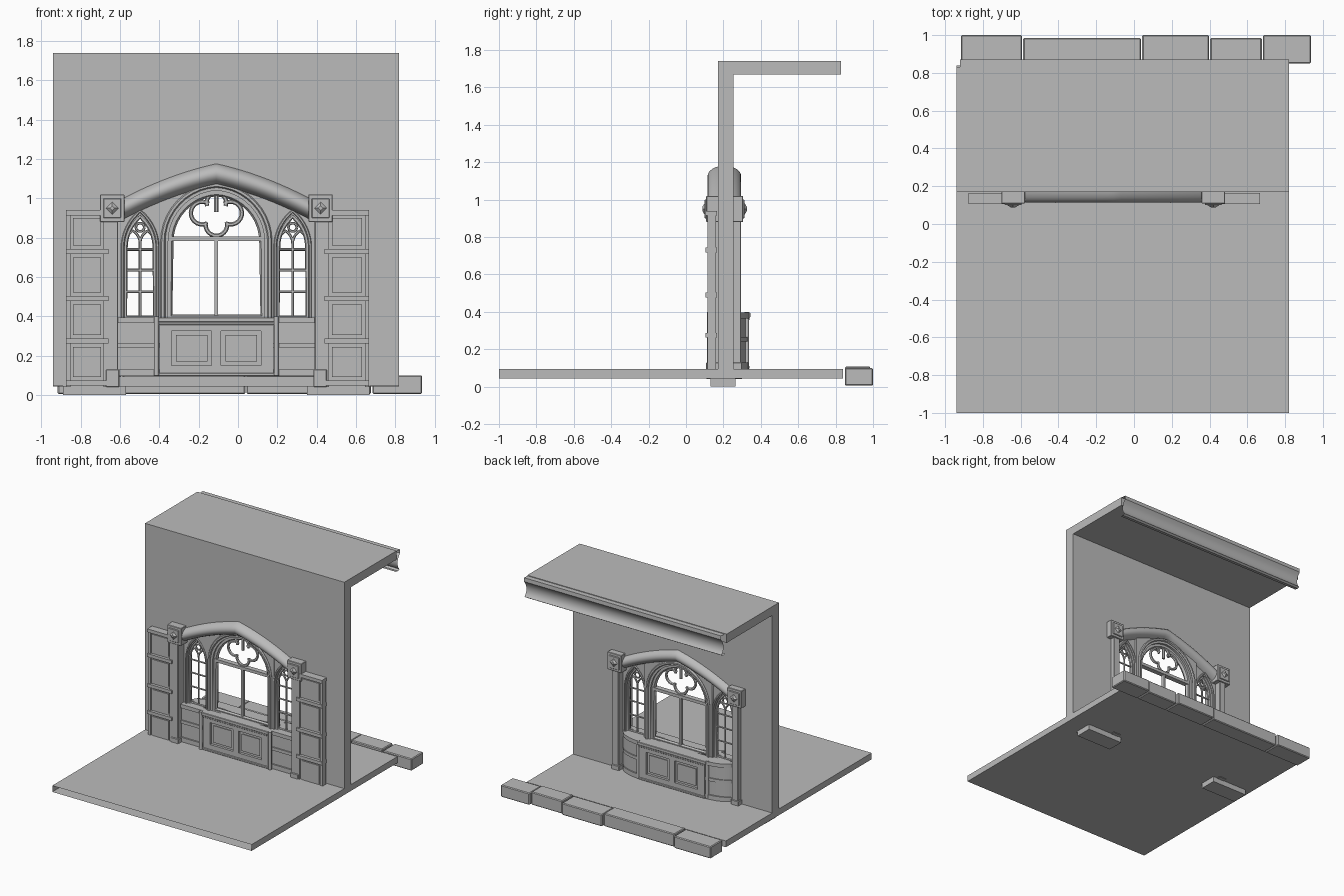
import bpy, bmesh, math
from mathutils import Matrix

if "Cube" in bpy.data.objects:
    bpy.data.objects.remove(bpy.data.objects["Cube"])

CX = -0.11          # centre line of the window
grey = bpy.data.materials.new("plain_grey")
grey.use_nodes = True
COL = (0.5, 0.5, 0.5, 1)
grey.diffuse_color = COL
grey.node_tree.nodes["Principled BSDF"].inputs["Base Color"].default_value = COL


def add(name, mesh, smooth=False):
    ob = bpy.data.objects.new(name, mesh)
    bpy.context.collection.objects.link(ob)
    mesh.materials.clear()
    mesh.materials.append(grey)
    if smooth:
        bpy.ops.object.select_all(action='DESELECT')
        ob.select_set(True)
        bpy.context.view_layer.objects.active = ob
        bpy.ops.object.shade_smooth_by_angle(angle=math.radians(40))
    return ob


def from_bm(name, bm, smooth=False, recalc=True):
    if recalc:
        bmesh.ops.recalc_face_normals(bm, faces=bm.faces)
    me = bpy.data.meshes.new(name)
    bm.to_mesh(me)
    bm.free()
    return add(name, me, smooth)


def boxes(name, specs, bevel=0):
    """One object from several boxes (x0, x1, y0, y1, z0, z1)."""
    bm = bmesh.new()
    for x0, x1, y0, y1, z0, z1 in specs:
        m = Matrix.Translation(((x0 + x1) / 2, (y0 + y1) / 2, (z0 + z1) / 2)) @ \
            Matrix.Diagonal((abs(x1 - x0), y1 - y0, z1 - z0, 1))
        bmesh.ops.create_cube(bm, size=1, matrix=m)
    if bevel:
        bmesh.ops.bevel(bm, geom=bm.edges[:], offset=bevel, segments=1, affect='EDGES')
    return from_bm(name, bm)


def extrude(name, pts, vec, smooth=False):
    """Solid made by pushing a closed outline along a vector."""
    bm = bmesh.new()
    f = bm.faces.new([bm.verts.new(p) for p in pts])
    new = bmesh.ops.extrude_face_region(bm, geom=[f])["geom"]
    bmesh.ops.translate(bm, vec=vec, verts=[v for v in new if isinstance(v, bmesh.types.BMVert)])
    return from_bm(name, bm, smooth)


def curve_mesh(name, splines, y, extrude_by=0, tube=0):
    """Outlines in x and z: a pierced plate, or a set of round bars."""
    cu = bpy.data.curves.new(name, 'CURVE')
    cu.dimensions = '3D' if tube else '2D'
    if tube:
        cu.bevel_depth, cu.bevel_resolution, cu.use_fill_caps = tube, 1, True
    else:
        cu.fill_mode, cu.extrude = 'BOTH', extrude_by
    for pts, closed in splines:
        sp = cu.splines.new('POLY')
        sp.points.add(len(pts) - 1)
        for p, (x, z) in zip(sp.points, pts):
            p.co = (x, z, 0, 1)
        sp.use_cyclic_u = closed
    tmp = bpy.data.objects.new(name + "_tmp", cu)
    bpy.context.collection.objects.link(tmp)
    dg = bpy.context.evaluated_depsgraph_get()
    me = bpy.data.meshes.new_from_object(tmp.evaluated_get(dg))
    bpy.data.objects.remove(tmp)
    me.transform(Matrix.Translation((0, y, 0)) @ Matrix.Rotation(math.pi / 2, 4, 'X'))
    return add(name, me, bool(tube))


def pointed(cx, w, z0, zs, za, n=10):
    """Pointed arch outline from the bottom left over the apex."""
    h = za - zs
    r = (w * w + h * h) / (2 * w)
    end = math.asin(min(1, h / r))
    left = [(-w, z0)] + [(r - w - r * math.cos(end * i / n), zs + r * math.sin(end * i / n))
                         for i in range(n + 1)]
    left[-1] = (0, za)
    return [(cx + x, z) for x, z in left] + [(cx - x, z) for x, z in left[-2::-1]]


def arc(cx, cz, r, a0, a1, n=14):
    return [(cx + r * math.cos(math.radians(a0 + (a1 - a0) * i / n)),
             cz + r * math.sin(math.radians(a0 + (a1 - a0) * i / n))) for i in range(n + 1)]


def hood_z(d):
    """Centre height of the hood arch at distance d from the centre line."""
    return 1.125 - 0.22 * abs(d) - 0.32 * d * d


def spread(a, b, n):
    return [a + (b - a) * i / n for i in range(n + 1)]


# Floor slab, open along its front edge
bm = bmesh.new()
bmesh.ops.create_cube(bm, size=1, matrix=Matrix.Translation((-0.06, -0.08, 0.068)) @
                      Matrix.Diagonal((1.76, 1.84, 0.05, 1)))
bmesh.ops.delete(bm, geom=[f for f in bm.faces if f.normal.y < -0.9], context='FACES_ONLY')
from_bm("floor", bm, recalc=False)

# Wall with an arched opening, and the flat roof
opening = [(CX + d, hood_z(d)) for d in spread(-0.5, 0.5, 20)]
outline = [(-0.94, 0.045), (CX - 0.5, 0.045)] + opening + \
          [(CX + 0.5, 0.045), (0.82, 0.045), (0.82, 1.67), (-0.94, 1.67)]
extrude("wall", [(x, 0.17, z) for x, z in outline], (0, 0.085, 0))
boxes("roof", [(-0.94, 0.82, 0.17, 0.83, 1.67, 1.74)])

# Moulded eave strip, an open sheet
bm = bmesh.new()
prof = [(0.83, 1.735), (0.87, 1.735), (0.872, 1.705), (0.852, 1.68), (0.842, 1.65),
        (0.842, 1.62), (0.852, 1.595), (0.865, 1.58), (0.85, 1.57), (0.82, 1.575)]
rows = [[bm.verts.new((x, y, z)) for y, z in prof] for x in (-0.92, 0.82)]
for i in range(len(prof) - 1):
    bm.faces.new((rows[0][i], rows[1][i], rows[1][i + 1], rows[0][i + 1]))
from_bm("eave_moulding", bm, True, recalc=False)

# Kerb stones along the back
cuts = [-0.92, -0.59, 0.04, 0.40, 0.68, 0.94]
boxes("kerb_stones", [(a + 0.003, b - 0.003, 0.85, 0.985 + 0.015 * (i % 2 == 0),
                       0.005, 0.1 + 0.008 * (i % 2)) for i, (a, b) in
                      enumerate(zip(cuts, cuts[1:]))], 0.006)

# Rounded hood arch
bm = bmesh.new()
rings = []
for d in spread(-0.49, 0.49, 24):
    rings.append([bm.verts.new((CX + d, 0.205 + 0.09 * math.cos(a), hood_z(d) + 0.056 * math.sin(a)))
                  for a in spread(0, math.tau, 24)[:-1]])
for r0, r1 in zip(rings, rings[1:]):
    for i in range(24):
        j = (i + 1) % 24
        bm.faces.new((r0[i], r0[j], r1[j], r1[i]))
bm.faces.new(rings[0])
bm.faces.new(rings[-1])
from_bm("hood_arch", bm, True)

# Central window: pierced plate, frame, bars and tracery
top = [(CX + d, hood_z(d)) for d in spread(-0.30, 0.30, 12)]
plate = [(CX - 0.30, 0.36)] + top + [(CX + 0.30, 0.36)]
curve_mesh("centre_window_plate", [(plate, True), (pointed(CX, 0.245, 0.395, 0.78, 1.04), True)],
           0.22, 0.035)
for y in (0.18, 0.26):
    curve_mesh("centre_window_trim", [(pointed(CX, 0.272, 0.38, 0.78, 1.067), False)], y, tube=0.012)
curve_mesh("centre_window_frame", [(pointed(CX, 0.238, 0.395, 0.78, 1.03), True)], 0.22, tube=0.02)
boxes("centre_window_bars", [(CX - 0.24, CX + 0.24, 0.2, 0.24, 0.782, 0.806),
                             (CX - 0.009, CX + 0.009, 0.205, 0.235, 0.39, 0.79)])
foils = [arc(CX + 0.072, 0.925, 0.058, -115, 125), arc(CX - 0.072, 0.925, 0.058, 55, 295),
         arc(CX, 0.865, 0.055, 165, 375), arc(CX, 0.978, 0.05, -20, 200)]
curve_mesh("centre_tracery", [(f, False) for f in foils] +
           [([(CX, 1.03), (CX, 0.93)], False)], 0.22, tube=0.011)

# Central panelled base, worked alike on both faces, with its sill
boxes("centre_base_core", [(CX - 0.285, CX + 0.285, 0.15, 0.315, 0.095, 0.37)])
frame = []
for y0, y1 in ((0.13, 0.151), (0.314, 0.335)):
    frame += [(CX - 0.29, CX + 0.29, y0, y1, z0, z1) for z0, z1 in ((0.1, 0.15), (0.325, 0.37))]
    frame += [(CX + a, CX + b, y0, y1, 0.15, 0.325) for a, b in
              ((-0.29, -0.228), (-0.024, 0.024), (0.228, 0.29))]
    for s in (-1, 1):
        frame.append((CX + s * 0.126 - 0.08, CX + s * 0.126 + 0.08, y0 + 0.008, y1 - 0.008, 0.17, 0.305))
boxes("centre_base_frame", frame)
boxes("centre_sill", [(CX - 0.305, CX + 0.305, 0.118, 0.345, 0.37, 0.395),
                      (CX - 0.295, CX + 0.295, 0.124, 0.34, 0.355, 0.37),
                      (CX - 0.295, CX + 0.295, 0.124, 0.34, 0.095, 0.112)], 0.003)

for s, side in ((-1, "right"), (1, "left")):
    c = CX + s * 0.388

    # Side window
    edge = [(CX + s * d, hood_z(d)) for d in spread(0.298, 0.5, 6)]
    plate = [(CX + s * 0.298, 0.36)] + edge + [(CX + s * 0.5, 0.36)]
    curve_mesh(side + "_window_plate", [(plate, True), (pointed(c, 0.078, 0.395, 0.75, 0.915), True)],
               0.215, 0.025)
    for y in (0.185, 0.245):
        curve_mesh(side + "_window_trim", [(pointed(c, 0.089, 0.38, 0.75, 0.935), False)], y, tube=0.008)
    curve_mesh(side + "_window_frame", [(pointed(c, 0.074, 0.395, 0.75, 0.908), True)], 0.215, tube=0.011)
    bars = [([(c, 0.39), (c, 0.8)], False)]
    bars += [([(c - 0.075, z), (c + 0.075, z)], False) for z in (0.525, 0.635, 0.74)]
    bars += [(pointed(c + k * 0.037, 0.037, 0.74, 0.77, 0.835, 6), False) for k in (-1, 1)]
    bars += [(arc(c, 0.853, 0.022, 0, 360, 10), False)]
    curve_mesh(side + "_window_bars", bars, 0.215, tube=0.007)

    # Curved base with mouldings below the side window
    for part, grow, z0, z1 in (("base", 0, 0.095, 0.385), ("base_foot", 0.012, 0.095, 0.13),
                               ("base_rail", 0.01, 0.24, 0.265), ("base_sill", 0.015, 0.365, 0.395)):
        plan = [(0.28, 0.16 - grow), (0.5, 0.16 - grow)]
        plan += [(0.28 + 0.22 * math.cos(a), 0.22 + (0.1 + grow) * math.sin(a))
                 for a in spread(0, math.pi / 2, 10)]
        extrude(side + "_" + part, [(CX + s * d, y, z0) for d, y in plan], (0, 0, z1 - z0), True)

    # Slim columns beside the central base
    bm = bmesh.new()
    for y in (0.125, 0.325):
        bmesh.ops.create_cone(bm, cap_ends=True, segments=12, radius1=0.013, radius2=0.013, depth=0.3,
                              matrix=Matrix.Translation((CX + s * 0.305, y, 0.248)))
    from_bm(side + "_columns", bm, True)

    # Post with foot and carved corner block
    boxes(side + "_post", [(CX + s * 0.5, CX + s * 0.555, 0.115, 0.295, 0.04, 0.89),
                           (CX + s * 0.493, CX + s * 0.562, 0.108, 0.3, 0.04, 0.13)], 0.004)
    b = CX + s * 0.53
    boxes(side + "_corner_block", [(b - 0.062, b + 0.062, 0.108, 0.305, 0.88, 1.02),
                                   (b - 0.045, b + 0.045, 0.1, 0.313, 0.9, 1.0)], 0.003)
    bm = bmesh.new()
    for y, turn in ((0.095, 1), (0.318, -1)):
        bmesh.ops.create_cone(bm, cap_ends=True, segments=4, radius1=0.035, radius2=0.012, depth=0.014,
                              matrix=Matrix.Translation((b, y, 0.95)) @
                              Matrix.Rotation(turn * math.pi / 2, 4, 'X'))
    from_bm(side + "_block_diamond", bm)

    # Shutter: panel, stiles and rails
    a, e = CX + s * 0.55, CX + s * (0.765 if s < 0 else 0.777)
    parts = [(a, e, 0.128, 0.15, 0.04, 0.93),
             (a, a + s * 0.024, 0.115, 0.16, 0.04, 0.94), (e - s * 0.022, e, 0.115, 0.16, 0.04, 0.94)]
    parts += [(a, e, 0.105, 0.165, z - 0.013, z + 0.013) for z in (0.06, 0.275, 0.49, 0.73, 0.927)]
    parts += [(a + s * 0.038, e - s * 0.036, 0.12, 0.15, z, z + h) for z, h in
              ((0.09, 0.155), (0.305, 0.155), (0.52, 0.18), (0.76, 0.14))]
    boxes(side + "_shutter", parts)

    # Footing under the floor
    boxes(side + "_footing", [(CX + s * 0.46, CX + s * 0.78, 0.13, 0.265, 0, 0.045)])
